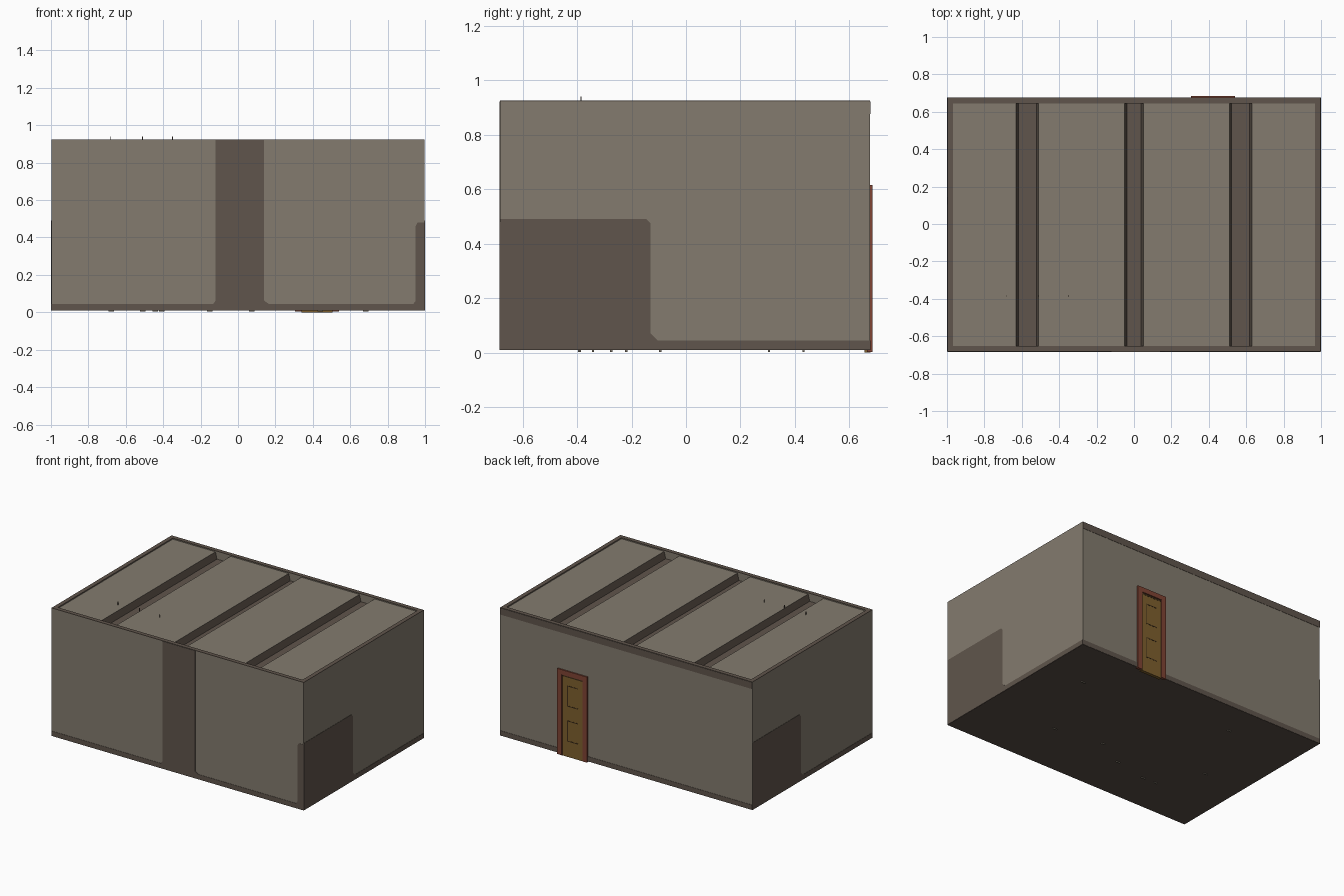
import bpy, bmesh, random
from mathutils import Vector

if "Cube" in bpy.data.objects:
    bpy.data.objects.remove(bpy.data.objects["Cube"])


def material(name, r, g, b):
    def lin(c):
        c /= 255
        return c / 12.92 if c <= 0.04045 else ((c + 0.055) / 1.055) ** 2.4
    m = bpy.data.materials.new(name)
    m.diffuse_color = (lin(r), lin(g), lin(b), 1)
    m.use_nodes = True
    m.node_tree.nodes["Principled BSDF"].inputs["Base Color"].default_value = m.diffuse_color
    return m


PLASTER = material("plaster", 131, 123, 110)
TRIM = material("dark_trim", 96, 85, 76)
FLOOR = material("floor_brown", 88, 77, 69)
FRAME = material("door_frame_red", 128, 68, 52)
DOOR = material("door_wood", 126, 96, 46)
GROOVE = material("door_groove", 62, 44, 24)


def prism(name, pts, direction, mat):
    """Extrude a flat polygon along a direction."""
    bm = bmesh.new()
    face = bm.faces.new([bm.verts.new(p) for p in pts])
    new = bmesh.ops.extrude_face_region(bm, geom=[face])["geom"]
    bmesh.ops.translate(bm, vec=Vector(direction),
                        verts=[v for v in new if isinstance(v, bmesh.types.BMVert)])
    bmesh.ops.recalc_face_normals(bm, faces=bm.faces)
    me = bpy.data.meshes.new(name)
    bm.to_mesh(me)
    bm.free()
    me.materials.append(mat)
    ob = bpy.data.objects.new(name, me)
    bpy.context.collection.objects.link(ob)
    return ob


def box(name, x0, x1, y0, y1, z0, z1, mat):
    return prism(name, [(x0, y0, z0), (x1, y0, z0), (x1, y1, z0), (x0, y1, z0)],
                 (0, 0, z1 - z0), mat)


X, YF, YB = 0.998, -0.683, 0.675      # wall faces
Z0, Z1, T = 0.01, 0.922, 0.03         # wall bottom, top, thickness
P = 0.002                             # paint plate thickness

# Walls and floor
box("left_wall", -X, -X + T, YF, YB, Z0, Z1, PLASTER)
box("right_wall", X - T, X, YF, YB, Z0, Z1, PLASTER)
box("front_wall", -X + T, X - T, YF, YF + T, Z0, Z1, PLASTER)
box("back_wall", -X + T, X - T, YB - T, YB, Z0, Z1, PLASTER)
box("floor", -X, X, YF, YB, Z0 - 0.001, Z0 + 0.02, FLOOR)

# Dark rim on top of the walls
for s in (-1, 1):
    a, b = sorted((s * X, s * (X - T)))
    box("rim_side", a, b, YF, YB, Z1, Z1 + 0.003, TRIM)
box("rim_front", -X + T, X - T, YF, YF + T, Z1, Z1 + 0.003, TRIM)
box("rim_back", -X + T, X - T, YB - T, YB, Z1, Z1 + 0.003, TRIM)

# Ceiling panels with sunken beam channels between them
beams = [(-0.63, -0.51), (-0.05, 0.05), (0.51, 0.63)]
top, low = 0.917, 0.868
edge = -X + T
for x0, x1 in beams + [(X - T, X)]:
    box("ceiling_panel", edge, x0, YF + T, YB - T, 0.85, top, PLASTER)
    edge = x1
for x0, x1 in beams:
    prism("beam_channel", [(x, YF + T, z) for x, z in (
        (x0, top), (x0 + 0.012, low), (x1 - 0.012, low), (x1, top),
        (x1, 0.84), (x0, 0.84))], (0, YB - YF - 2 * T, 0), TRIM)

# Front paint: skirting, tall pillar and corner patch in one outline
c = 0.012
outline = [(-X, Z0), (X, Z0), (X, 0.48), (0.96, 0.48), (0.95, 0.46),
           (0.95, 0.05 + c), (0.95 - c, 0.045), (0.14 + 2 * c, 0.045), (0.14, 0.05 + c),
           (0.14, Z1), (-0.12, Z1), (-0.12, 0.05 + c), (-0.12 - c, 0.045), (-X, 0.045)]
prism("front_dark_paint", [(x, YF, z) for x, z in outline], (0, -P, 0), TRIM)

# Side paint: skirting rising to a block, turned half round on the left wall
for s, name in ((1, "right"), (-1, "left")):
    ya, yb = (YF, YB) if s > 0 else (YB, YF)
    e = -0.13 * s
    prism(name + "_dark_paint", [(s * X, y, z) for y, z in (
        (ya, Z0), (yb, Z0), (yb, 0.045), (e + s * 0.025, 0.045), (e, 0.07),
        (e, 0.475), (e - s * 0.015, 0.49), (ya, 0.49))], (s * P, 0, 0), TRIM)

# Back crown and skirting strips
box("back_crown", -X, X, YB, YB + P, 0.875, Z1, TRIM)
box("back_skirting", -X, X, YB, YB + P, Z0, 0.045, TRIM)

# Door on the back wall
D0, D1 = 0.305, 0.54
box("door_slab", 0.34, 0.505, YB - 0.02, YB + 0.003, 0.0, 0.59, DOOR)
for x0, x1 in ((D0, D0 + 0.036), (D1 - 0.036, D1)):
    box("door_jamb", x0, x1, YB - 0.01, YB + 0.01, 0.003, 0.615, FRAME)
box("door_head", D0, D1, YB - 0.01, YB + 0.01, 0.58, 0.615, FRAME)
box("door_head_shadow_gap", D0 + 0.036, D1 - 0.036, YB, YB + 0.004, 0.568, 0.58, GROOVE)
for z0, z1 in ((0.11, 0.26), (0.36, 0.51)):
    xa, xb, w, y = 0.38, 0.465, 0.006, YB + 0.0042
    box("door_panel_top_groove", xa, xb, YB, y, z1 - w, z1, GROOVE)
    box("door_panel_bottom_groove", xa, xb, YB, y, z0, z0 + w, GROOVE)
    box("door_panel_side_groove", xb - w, xb, YB, y, z0, z1, GROOVE)

# Tiny splinters poking through the ceiling
for x in (-0.68, -0.51, -0.35):
    box("ceiling_splinter", x - 0.002, x + 0.002, -0.387, -0.383, 0.90, 0.94, TRIM)

# Small stones poking through the floor
random.seed(4)
for i in range(8):
    x, y = random.uniform(-0.8, 0.8), random.uniform(-0.5, 0.5)
    box("floor_chip", x, x + 0.03, y, y + 0.008, 0.003, 0.015, PLASTER)
